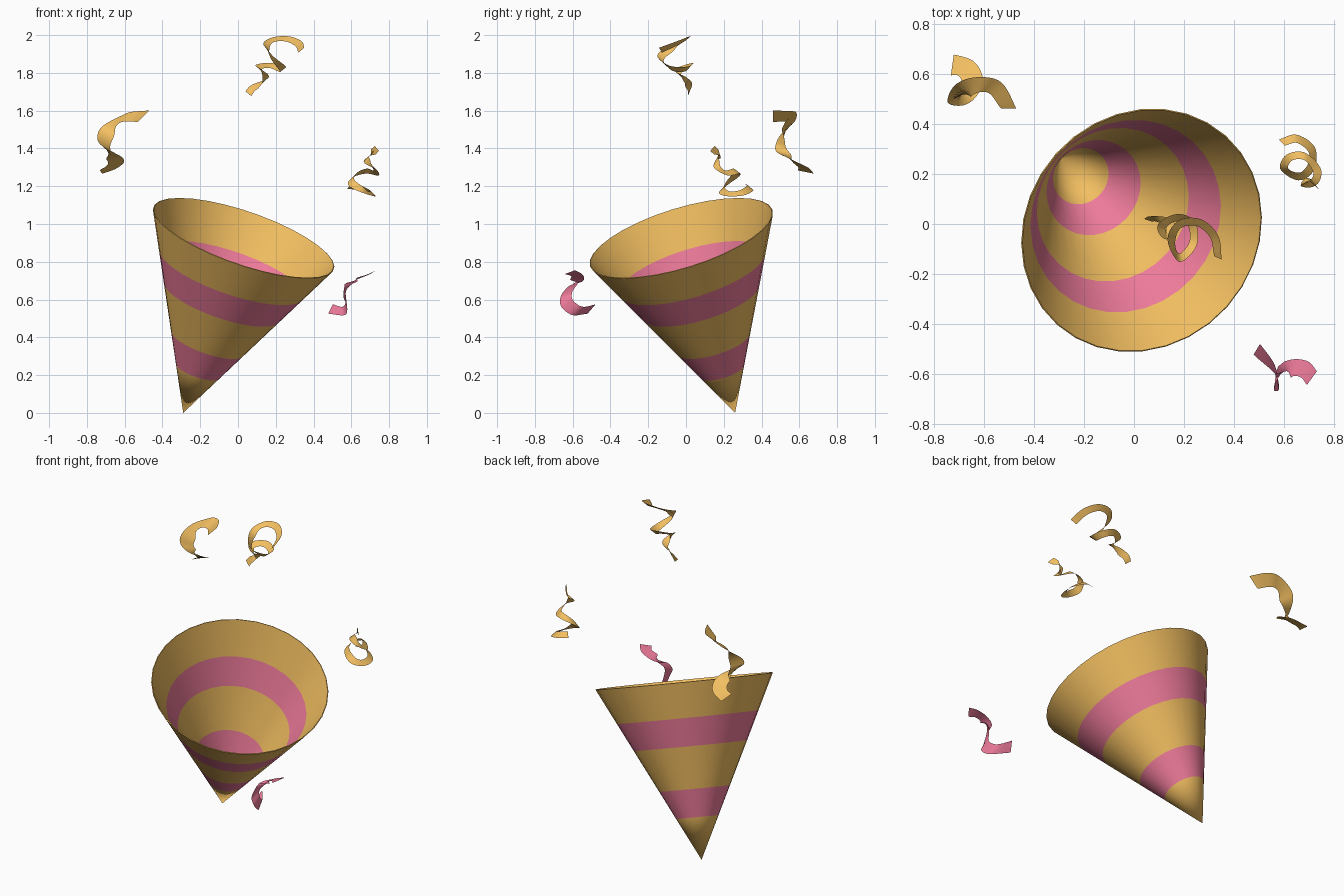
import bpy, bmesh, math
from mathutils import Vector

if "Cube" in bpy.data.objects:
    bpy.data.objects.remove(bpy.data.objects["Cube"])


def material(name, rgb):
    m = bpy.data.materials.new(name)
    m.diffuse_color = (*rgb, 1)
    m.use_nodes = True
    m.node_tree.nodes["Principled BSDF"].inputs["Base Color"].default_value = m.diffuse_color
    return m


GOLD = material("gold", (0.89, 0.52, 0.12))
PINK = material("pink", (0.87, 0.20, 0.33))


def make_object(name, bm, mats):
    mesh = bpy.data.meshes.new(name)
    bm.to_mesh(mesh)
    bm.free()
    for m in mats:
        mesh.materials.append(m)
    ob = bpy.data.objects.new(name, mesh)
    bpy.context.collection.objects.link(ob)
    bpy.ops.object.select_all(action='DESELECT')
    ob.select_set(True)
    bpy.context.view_layer.objects.active = ob
    return ob


def smooth():
    bpy.ops.object.shade_smooth_by_angle(angle=math.radians(40))


def spline(pts, steps=6):
    """Catmull-Rom curve through the points."""
    p = [Vector(q) for q in pts]
    p = [2 * p[0] - p[1]] + p + [2 * p[-1] - p[-2]]
    out = []
    for i in range(1, len(p) - 2):
        a, b, c, d = p[i - 1:i + 3]
        for k in range(steps):
            t = k / steps
            out.append(0.5 * (2 * b + (c - a) * t + (2 * a - 5 * b + 4 * c - d) * t ** 2
                              + (3 * b - a - 3 * c + d) * t ** 3))
    return out + [p[-2]]


def streamer(name, mat, width, axis, tilt, pts):
    """Curled ribbon: its width points away from a leaning axis, with some vertical tilt."""
    bm = bmesh.new()
    path = spline(pts)
    a0, a1 = Vector((*axis[0], 0)), Vector((*axis[1], 0))
    prev = None
    for i, c in enumerate(path):
        t = i / (len(path) - 1)
        out = c - a0.lerp(a1, t)
        out.z = 0
        out.normalize()
        out.z = tilt[0] + (tilt[1] - tilt[0]) * t
        out = out.normalized() * width / 2
        row = bm.verts.new(c - out), bm.verts.new(c + out)
        if prev:
            bm.faces.new((prev[0], prev[1], row[1], row[0]))
        prev = row
    make_object(name, bm, [mat])
    smooth()


# Striped party cone, leaning on its tip
APEX, RIM, RADIUS, SIDES = Vector((-0.29, 0.26, 0)), Vector((0.03, -0.025, 0.925)), 0.506, 32
rot = (RIM - APEX).to_track_quat('Z', 'Y')
bm = bmesh.new()
tip = bm.verts.new(APEX)
prev = None
for band, t in enumerate((0.24, 0.40, 0.64, 0.80, 1.0)):
    ring = []
    for k in range(SIDES):
        a = math.tau * k / SIDES
        offset = rot @ Vector((math.cos(a), math.sin(a), 0)) * RADIUS * t
        ring.append(bm.verts.new(APEX.lerp(RIM, t) + offset))
    for k in range(SIDES):
        j = (k + 1) % SIDES
        f = bm.faces.new((prev[k], prev[j], ring[j], ring[k]) if prev else (tip, ring[j], ring[k]))
        f.material_index = band % 2
    prev = ring
bmesh.ops.recalc_face_normals(bm, faces=bm.faces)
cone = make_object("party_cone", bm, [GOLD, PINK])
wall = cone.modifiers.new("wall", 'SOLIDIFY')
wall.thickness = 0.005
wall.offset = -1
bpy.ops.object.modifier_apply(modifier=wall.name)
smooth()

# Flying streamers
streamer("left_streamer", GOLD, 0.085, ((-0.61, 0.46), (-0.73, 0.60)), (1.0, -0.2), [
    (-0.50, 0.46, 1.57), (-0.55, 0.54, 1.57), (-0.61, 0.555, 1.56),
    (-0.68, 0.535, 1.505), (-0.71, 0.505, 1.43), (-0.675, 0.52, 1.37),
    (-0.645, 0.57, 1.33), (-0.67, 0.62, 1.30), (-0.725, 0.635, 1.275)])
streamer("top_streamer", GOLD, 0.042, ((0.22, -0.08), (0.10, 0.0)), (0.8, 0.8), [
    (0.335, -0.135, 1.92), (0.32, -0.05, 1.955), (0.26, 0.005, 1.98), (0.185, 0.0, 1.975),
    (0.15, -0.06, 1.94), (0.18, -0.135, 1.88), (0.235, -0.08, 1.825), (0.23, 0.0, 1.82),
    (0.17, 0.025, 1.84), (0.11, -0.01, 1.83), (0.13, -0.045, 1.80), (0.145, 0.0, 1.76),
    (0.08, 0.02, 1.72), (0.055, 0.015, 1.69)])
streamer("right_streamer", GOLD, 0.042, ((0.65, 0.26), (0.715, 0.16)), (-0.8, -0.8), [
    (0.59, 0.325, 1.20), (0.65, 0.34, 1.19), (0.71, 0.295, 1.165), (0.705, 0.225, 1.16),
    (0.66, 0.19, 1.18), (0.60, 0.22, 1.22), (0.62, 0.265, 1.26), (0.68, 0.27, 1.28),
    (0.73, 0.215, 1.27), (0.72, 0.17, 1.30), (0.68, 0.16, 1.34), (0.70, 0.175, 1.365),
    (0.735, 0.14, 1.40)])
streamer("pink_streamer", PINK, 0.07, ((0.67, -0.67), (0.52, -0.45)), (0.3, -1.0), [
    (0.71, -0.615, 0.745), (0.68, -0.58, 0.73), (0.63, -0.575, 0.71), (0.585, -0.60, 0.675),
    (0.565, -0.632, 0.63), (0.575, -0.63, 0.58), (0.56, -0.575, 0.54), (0.49, -0.50, 0.55)])
